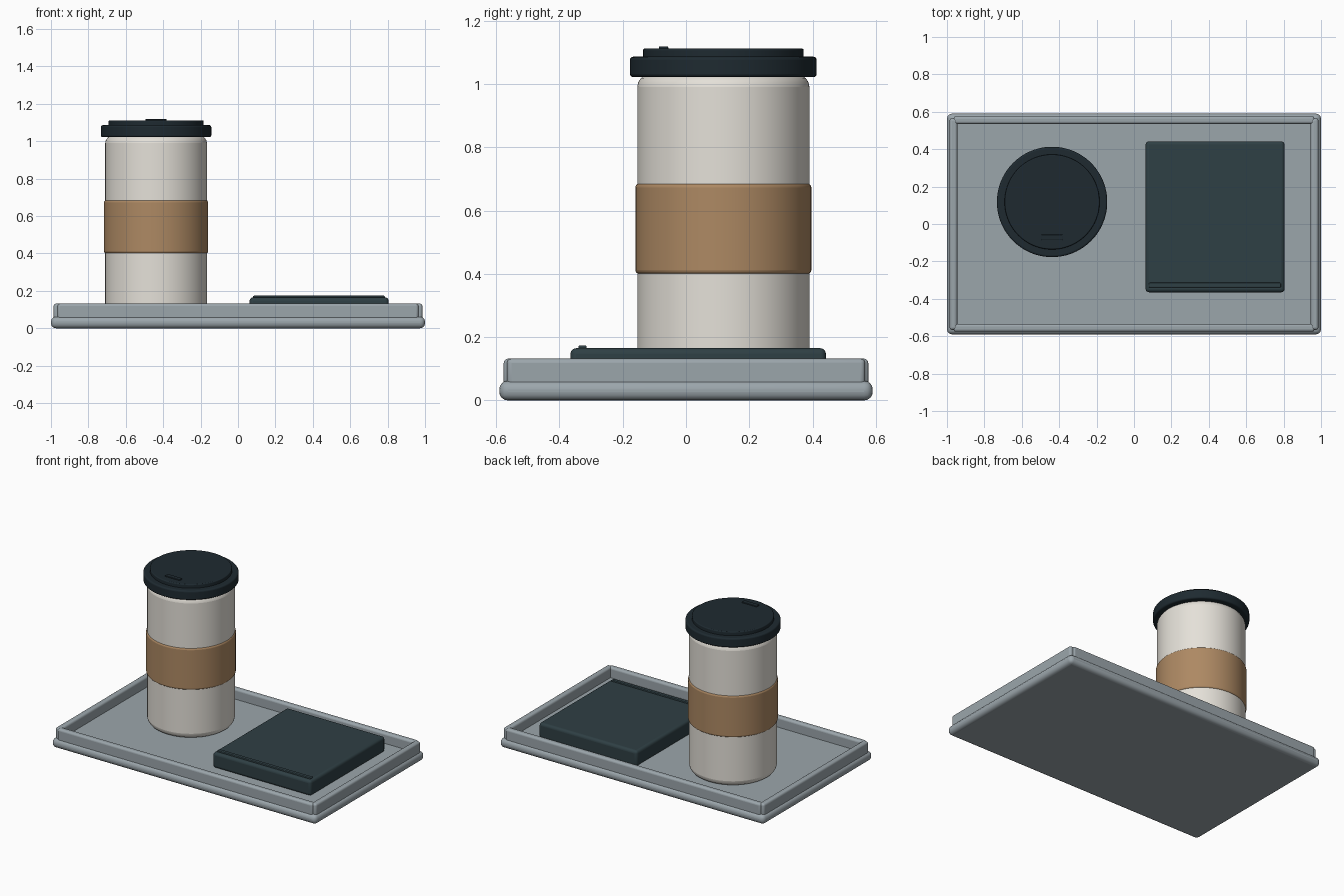
import bpy, math

if "Cube" in bpy.data.objects:
    bpy.data.objects.remove(bpy.data.objects["Cube"])


def material(name, rgb):
    m = bpy.data.materials.new(name)
    m.diffuse_color = (*rgb, 1)
    m.use_nodes = True
    m.node_tree.nodes["Principled BSDF"].inputs["Base Color"].default_value = m.diffuse_color
    return m


TRAY = material("tray_grey", (0.33, 0.38, 0.41))
DARK = material("lid_dark", (0.013, 0.023, 0.03))
SLATE = material("slate", (0.028, 0.05, 0.058))
CREAM = material("cream", (0.78, 0.75, 0.69))
CARD = material("cardboard", (0.42, 0.25, 0.125))


def finish(o, name, mat, bevel):
    o.name = name
    o.data.materials.append(mat)
    b = o.modifiers.new("bevel", "BEVEL")
    b.width = bevel
    b.segments = 4
    b.limit_method = "ANGLE"
    b.angle_limit = math.radians(40)
    bpy.ops.object.shade_smooth_by_angle(angle=math.radians(35))
    return o


def box(name, lo, hi, mat, bevel):
    bpy.ops.mesh.primitive_cube_add(size=1, location=[(a + b) / 2 for a, b in zip(lo, hi)])
    o = bpy.context.object
    o.scale = [b - a for a, b in zip(lo, hi)]
    bpy.ops.object.transform_apply(location=False, rotation=False, scale=True)
    return finish(o, name, mat, bevel)


CUP = (-0.438, 0.118)


def disc(name, r, z0, z1, mat, bevel):
    bpy.ops.mesh.primitive_cylinder_add(vertices=96, radius=r, depth=z1 - z0,
                                        location=(*CUP, (z0 + z1) / 2))
    return finish(bpy.context.object, name, mat, bevel)


# Tray: rounded base plate and four rim bars
box("tray_base", (-1, -0.59, 0), (1, 0.59, 0.062), TRAY, 0.027)
for side, s in (("front", -1), ("back", 1)):
    y = sorted((s * 0.535, s * 0.576))
    box("rim_" + side, (-0.965, y[0], 0.045), (0.965, y[1], 0.132), TRAY, 0.014)
for side, s in (("left", -1), ("right", 1)):
    x = sorted((s * 0.945, s * 0.986))
    box("rim_" + side, (x[0], -0.566, 0.045), (x[1], 0.566, 0.132), TRAY, 0.014)

# Cup with sleeve and stepped lid
disc("cup_body", 0.272, 0.06, 1.03, CREAM, 0.04)
disc("cup_sleeve", 0.278, 0.40, 0.685, CARD, 0.012)
disc("lid_rim", 0.295, 1.022, 1.086, DARK, 0.01)
disc("lid_top", 0.254, 1.075, 1.112, DARK, 0.006)
box("sip_tab", (-0.495, -0.086, 1.10), (-0.381, -0.056, 1.119), DARK, 0.004)

# Flat case with a raised front strip
box("case_body", (0.062, -0.365, 0.06), (0.805, 0.442, 0.165), SLATE, 0.018)
box("case_strip", (0.08, -0.34, 0.155), (0.785, -0.314, 0.174), SLATE, 0.005)
